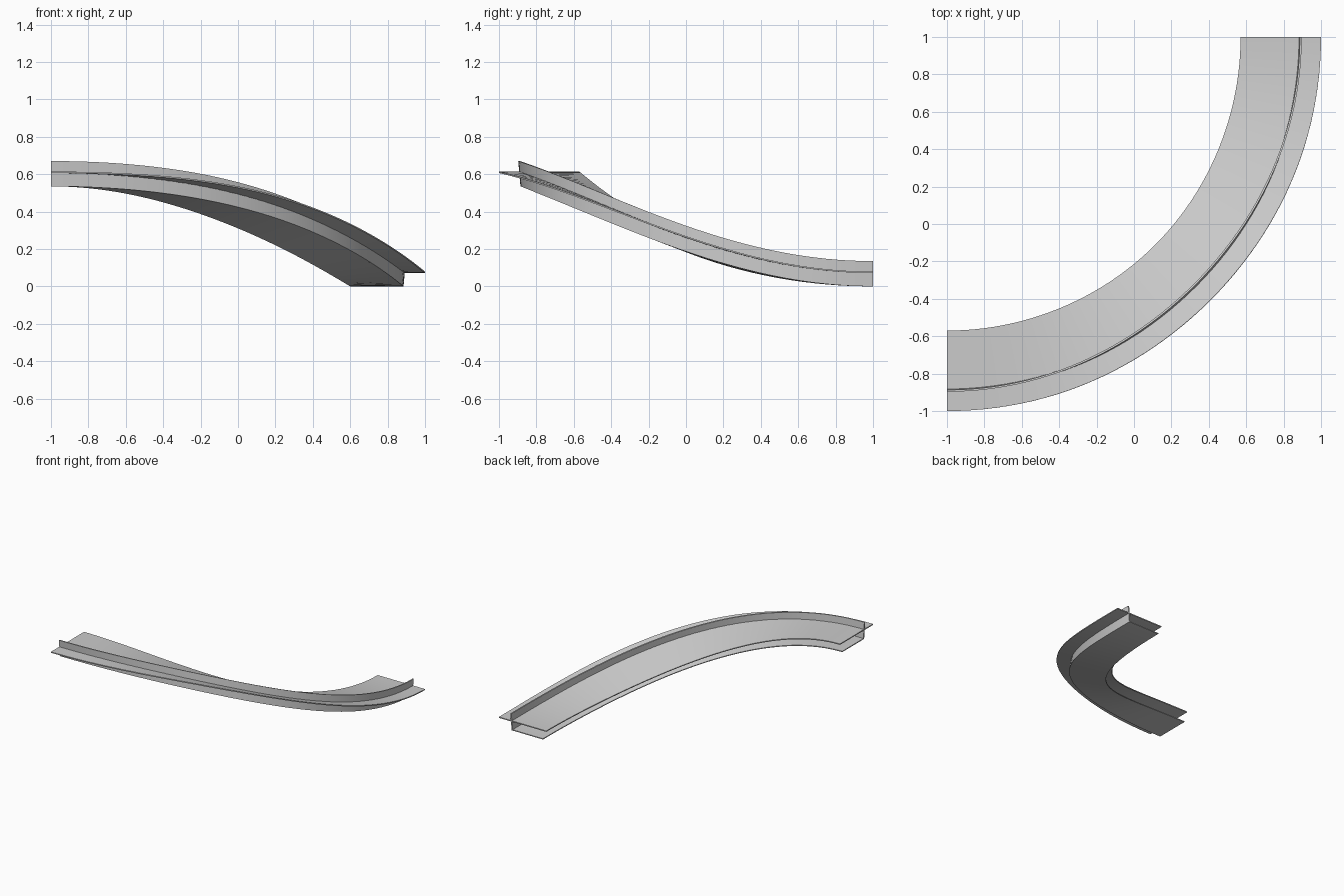
import bpy
import bmesh
from math import sin, cos, pi, atan

cube = bpy.data.objects.get("Cube")
if cube:
    bpy.data.objects.remove(cube)

STEPS = 48
RISE = 0.535           # climb along the quarter turn
BANK = 0.25            # steepest bank slope, at mid turn
PIVOT_R, PIVOT_H = 1.70, 0.075

grey = bpy.data.materials.new("light_grey")
grey.use_nodes = True
colour = (0.6, 0.6, 0.6, 1)
grey.diffuse_color = colour
grey.node_tree.nodes["Principled BSDF"].inputs["Base Color"].default_value = colour


def track_point(r, h, t):
    """Place a cross-section point on the climbing, banked quarter turn."""
    a = t * pi / 2
    bank = atan(BANK * sin(2 * a) ** 2)
    dr, dh = r - PIVOT_R, h - PIVOT_H
    radius = PIVOT_R + dr * cos(bank) - dh * sin(bank)
    z = PIVOT_H + dr * sin(bank) + dh * cos(bank) + RISE * sin(a) ** 2
    return (radius * cos(a) - 1, 1 - radius * sin(a), z)


def sweep(name, profile):
    """Sweep a closed (radius, height) profile along the turn."""
    bm = bmesh.new()
    rings = [[bm.verts.new(track_point(r, h, i / STEPS)) for r, h in profile]
             for i in range(STEPS + 1)]
    n = len(profile)
    for a, b in zip(rings, rings[1:]):
        for k in range(n):
            j = (k + 1) % n
            bm.faces.new((a[k], a[j], b[j], b[k]))
    bm.faces.new(rings[0])
    bm.faces.new(rings[-1])
    bmesh.ops.recalc_face_normals(bm, faces=bm.faces)
    mesh = bpy.data.meshes.new(name)
    bm.to_mesh(mesh)
    bm.free()
    mesh.materials.append(grey)
    obj = bpy.data.objects.new(name, mesh)
    bpy.context.collection.objects.link(obj)
    bpy.ops.object.select_all(action="DESELECT")
    obj.select_set(True)
    bpy.context.view_layer.objects.active = obj
    bpy.ops.object.shade_smooth_by_angle(angle=pi / 6)


# Wide upper deck with its outer wing
sweep("deck", [(1.57, 0.071), (2.0, 0.071), (2.0, 0.079), (1.57, 0.079)])

# Lower plate, open along the inner side
sweep("lower_plate", [(1.6, 0.0), (1.88, 0.0), (1.88, 0.007), (1.6, 0.007)])

# Thin leaning web that joins both and rises above the deck
sweep("web", [(1.875, 0.0), (1.885, 0.0), (1.897, 0.135), (1.887, 0.135)])
